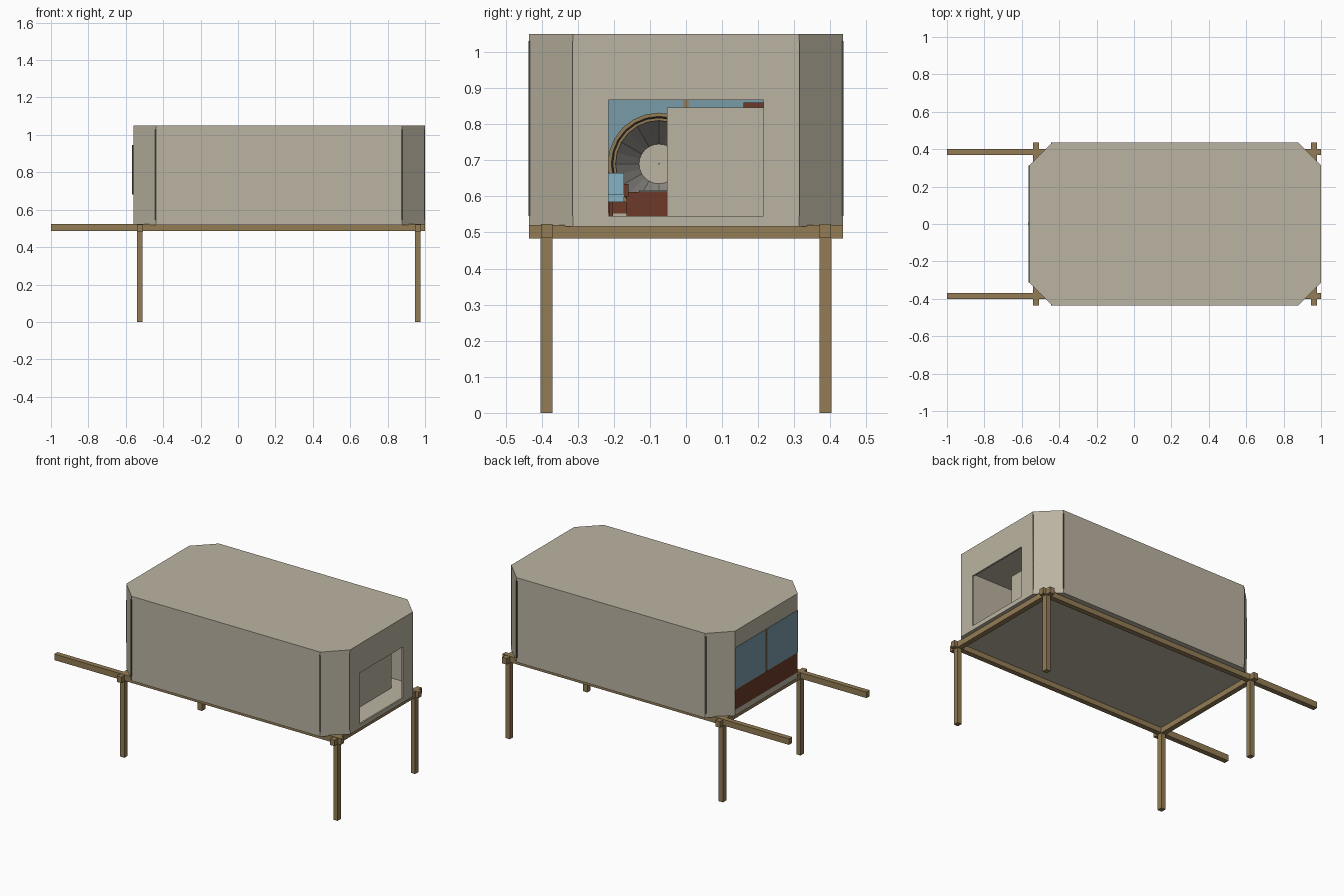
import bpy, bmesh, math

if "Cube" in bpy.data.objects:
    bpy.data.objects.remove(bpy.data.objects["Cube"])


def material(name, rgb):
    m = bpy.data.materials.new(name)
    m.diffuse_color = (*rgb, 1)
    m.use_nodes = True
    m.node_tree.nodes["Principled BSDF"].inputs["Base Color"].default_value = m.diffuse_color
    return m


TAUPE = material("taupe wall", (0.50, 0.455, 0.36))
SEAM = material("dark seam", (0.10, 0.095, 0.08))
WOOD = material("oak timber", (0.29, 0.20, 0.09))
BLUE = material("blue glass", (0.19, 0.33, 0.39))
BROWN = material("dark red brown", (0.15, 0.042, 0.022))
GREY = material("warm grey", (0.25, 0.24, 0.22))
SEAT = material("pale blue seat", (0.24, 0.45, 0.55))


def finish(name, bm, mat):
    bmesh.ops.recalc_face_normals(bm, faces=bm.faces)
    me = bpy.data.meshes.new(name)
    bm.to_mesh(me)
    bm.free()
    me.materials.append(mat)
    ob = bpy.data.objects.new(name, me)
    bpy.context.collection.objects.link(ob)
    return ob


def prism(name, pts, z0, z1, mat):
    """Flat outline in x, y raised from z0 to z1."""
    bm = bmesh.new()
    low = [bm.verts.new((x, y, z0)) for x, y in pts]
    top = [bm.verts.new((x, y, z1)) for x, y in pts]
    bm.faces.new(low)
    bm.faces.new(top)
    n = len(pts)
    for i in range(n):
        j = (i + 1) % n
        bm.faces.new((low[i], low[j], top[j], top[i]))
    return finish(name, bm, mat)


def box(name, x, y, z, mat):
    return prism(name, [(x[0], y[0]), (x[1], y[0]), (x[1], y[1]), (x[0], y[1])], z[0], z[1], mat)


def octagon(inset=0.0):
    """Cabin plan with cut corners, counter-clockwise from the front wall."""
    x0, x1, y1 = -0.56 + inset, 1.0 - inset, 0.435 - inset
    c = 0.122 - inset * 0.586
    return [(x0 + c, -y1), (x1 - c, -y1), (x1, -y1 + c), (x1, y1 - c),
            (x1 - c, y1), (x0 + c, y1), (x0, y1 - c), (x0, -y1 + c)]


# Cabin shell: floor, roof, long walls and angled corners
Z0, Z1 = 0.53, 1.04
outer, inner = octagon(), octagon(0.01)
prism("cabin_floor", outer, 0.517, Z0, TAUPE)
prism("cabin_roof", outer, Z1, 1.05, TAUPE)
for i in (0, 1, 3, 4, 5, 7):
    j = (i + 1) % 8
    prism("cabin_wall", [outer[i], outer[j], inner[j], inner[i]], Z0, Z1, TAUPE)

# Right end wall around the doorway
E = 0.313
RX = (0.99, 1.0)
for s in (-1, 1):
    box("doorway_side", RX, sorted((s * 0.215, s * E)), (Z0, Z1), TAUPE)
box("doorway_head", RX, (-0.215, 0.215), (0.867, Z1), TAUPE)
box("doorway_sill", RX, (-0.215, 0.215), (Z0, 0.545), TAUPE)

# Left end wall with wide window and brown panel
LX = (-0.56, -0.55)
box("window_head", LX, (-E, E), (0.945, Z1), TAUPE)
box("window_sill", LX, (-E, E), (Z0, 0.553), TAUPE)
box("lower_panel", LX, (-E, E), (0.553, 0.68), BROWN)
box("window_glass", (-0.563, -0.55), (-E, E), (0.68, 0.945), BLUE)
box("window_mullion", (-0.566, -0.547), (-0.007, 0.007), (0.68, 0.945), WOOD)

# Dark vertical seams beside the angled corners
for s in (-1, 1):
    for x in (-0.44, 0.876):
        box("corner_seam", (x - 0.004, x + 0.004), sorted((s * 0.430, s * 0.4365)),
            (0.545, 1.03), SEAM)
    box("end_seam", (0.995, 1.0), (s * E - 0.002, s * E + 0.002), (0.545, 1.03), SEAM)

# Timber frame: long rails, cross beams and legs
for s in (-1, 1):
    box("long_rail", (-1.0, 1.0), sorted((s * 0.37, s * 0.402)), (0.485, 0.523), WOOD)
for x in (-0.525, 0.962):
    box("cross_beam", (x - 0.016, x + 0.016), (-0.435, 0.435), (0.483, 0.521), WOOD)
    for s in (-1, 1):
        box("leg", (x - 0.015, x + 0.015), sorted((s * 0.37, s * 0.403)), (0.0, 0.521), WOOD)

# Inside partition behind the doorway
box("partition", (0.835, 0.85), (-0.052, 0.315), (Z0, 0.847), TAUPE)


def ring(name, x0, r0, x1, r1, mat, cy=-0.075, cz=0.69, n=24):
    """Open band between two circles that face along x."""
    bm = bmesh.new()
    loops = []
    for x, r in ((x0, r0), (x1, r1)):
        loops.append([bm.verts.new((x, cy + r * math.cos(math.tau * k / n),
                                    cz + r * math.sin(math.tau * k / n))) for k in range(n)])
    a, b = loops
    for k in range(n):
        m = (k + 1) % n
        bm.faces.new((a[k], a[m], b[m], b[k]))
    return finish(name, bm, mat)


# Round feature: timber rims, ribbed funnel and pale centre
ring("round_rim_outer", -0.20, 0.142, -0.20, 0.132, WOOD)
ring("round_rim_gap", -0.20, 0.132, -0.21, 0.128, SEAM)
ring("round_rim_inner", -0.20, 0.128, -0.20, 0.120, WOOD)
ring("round_funnel", -0.21, 0.120, -0.28, 0.055, GREY)
ring("round_centre", -0.28, 0.055, -0.281, 0.001, TAUPE)
for k in range(12):
    a = math.tau * k / 12
    bm = bmesh.new()
    bmesh.ops.create_cube(bm, size=1)
    for v in bm.verts:
        t = v.co.z + 0.5
        r, w = 0.055 + 0.065 * t, v.co.y * 0.003
        v.co = (-0.278 + 0.07 * t + v.co.x * 0.004,
                -0.075 + r * math.cos(a) - w * math.sin(a),
                0.69 + r * math.sin(a) + w * math.cos(a))
    finish("funnel_rib", bm, SEAM)

# Counter with pale top edge, and tall cupboard
box("counter", (-0.18, 0.02), (-0.165, 0.12), (Z0, 0.612), BROWN)
box("counter_top", (-0.18, 0.025), (-0.13, 0.12), (0.612, 0.618), GREY)
box("cupboard", (-0.30, -0.10), (0.16, 0.30), (Z0, 0.86), BROWN)

# Swivel chair
box("chair_foot", (0.08, 0.14), (-0.24, -0.175), (Z0, 0.54), BROWN)
box("chair_post", (0.105, 0.115), (-0.213, -0.203), (0.54, 0.585), BROWN)
box("chair_seat", (0.07, 0.15), (-0.25, -0.172), (0.585, 0.605), SEAT)
box("chair_back", (0.14, 0.155), (-0.25, -0.172), (0.605, 0.665), SEAT)
box("chair_arm", (0.08, 0.15), (-0.172, -0.16), (0.60, 0.635), BROWN)
